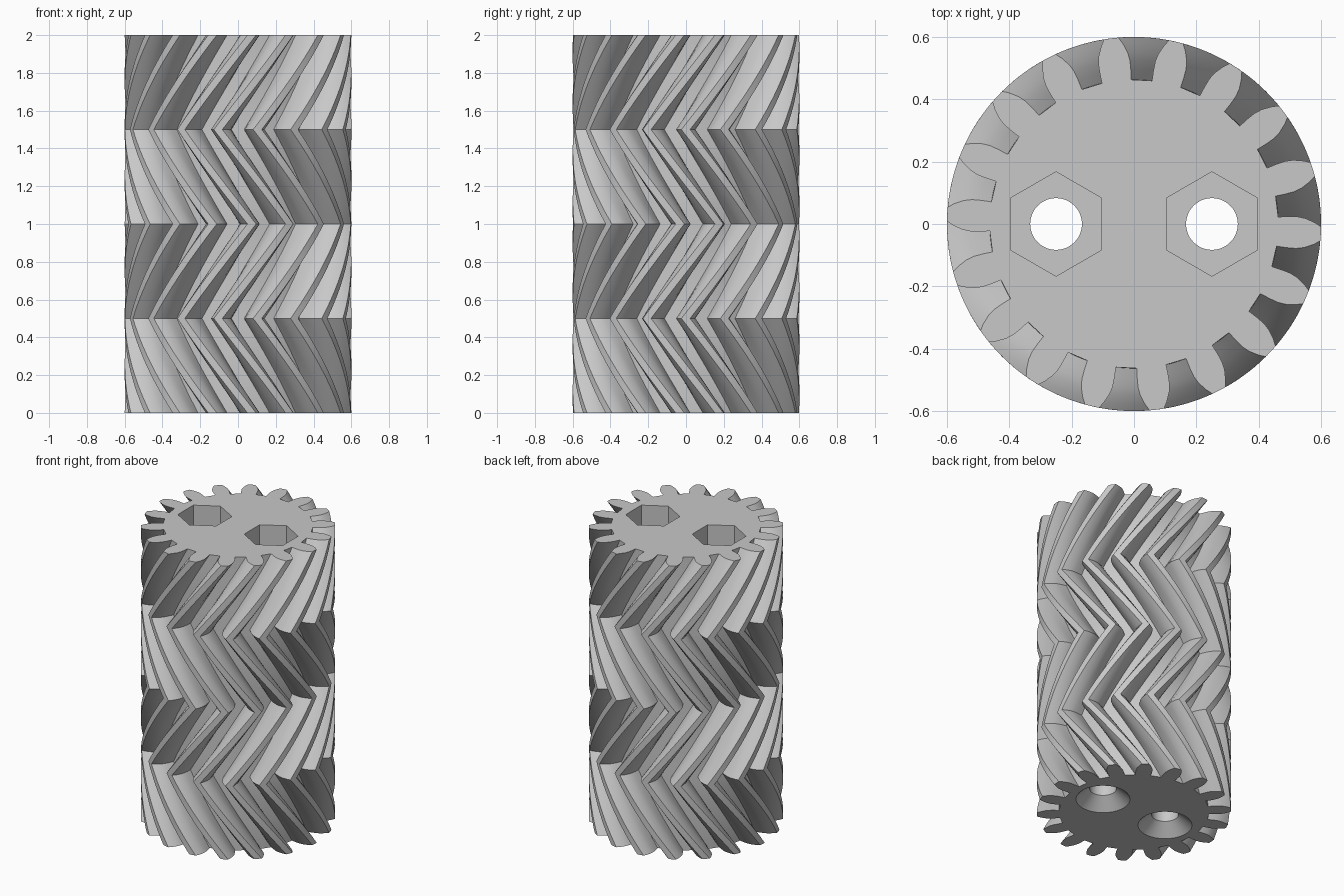
import bpy, bmesh, math

if "Cube" in bpy.data.objects:
    bpy.data.objects.remove(bpy.data.objects["Cube"], do_unlink=True)

TEETH = 18
BANDS, BAND_H, SLICES = 4, 0.5, 14
PITCH_R, HELIX = 0.54, math.radians(35)
TWIST = BAND_H * math.tan(HELIX) / PITCH_R   # rotation across one chevron band
PHASE = math.radians(77)                     # centre of one tooth on the end faces
SIDES = 48                                   # points round each bolt hole

# Half tooth outline: (radius, half width), root to tip
FLANK = [(0.463, 0.047), (0.495, 0.05), (0.525, 0.051),
         (0.55, 0.047), (0.58, 0.035), (0.6, 0.023)]


def outline():
    """Polar points (radius, angle) of the whole gear, counter-clockwise."""
    half = [(r, math.asin(w / r)) for r, w in FLANK]
    tooth = [(r, -a) for r, a in half] + [(0.6, 0)] + [(r, a) for r, a in reversed(half)]
    return [(r, a + PHASE + i * math.tau / TEETH) for i in range(TEETH) for r, a in tooth]


def ring(bm, points, x, z, turn=0):
    """Closed ring of vertices from polar points about a vertical axis at x."""
    return [bm.verts.new((x + r * math.cos(a + turn), r * math.sin(a + turn), z))
            for r, a in points]


def loft(bm, rings):
    for low, high in zip(rings, rings[1:]):
        for i in range(len(low)):
            j = (i + 1) % len(low)
            bm.faces.new((low[i], low[j], high[j], high[i]))


def circle(radius):
    return [(radius, i * math.tau / SIDES) for i in range(SIDES)]


def hexagon(flat):
    """Hexagon with two flats facing along x, as points at even angles."""
    sixth = math.pi / 3
    return [(flat / math.cos((a + sixth / 2) % sixth - sixth / 2), a) for _, a in circle(1)]


def fill_cap(bm, loops):
    """Fill an end face, leaving the hole loops open."""
    edges = [bm.edges.get((loop[i - 1], loop[i])) for loop in loops for i in range(len(loop))]
    bmesh.ops.triangle_fill(bm, edges=edges, use_beauty=True)


bm = bmesh.new()

# Gear teeth: twisted rings, the direction reversing at every band
profile = outline()
body = []
for k in range(BANDS * SLICES + 1):
    t = k / SLICES
    swing = abs((t + 1) % 2 - 1)   # 0 at even band limits, 1 at odd ones
    body.append(ring(bm, profile, 0, t * BAND_H, -TWIST * swing))
loft(bm, body)

# Two bolt holes: countersink below, through bore, hexagonal nut pocket above
bottoms, tops = [body[0]], [body[-1]]
for x in (-0.25, 0.25):
    hole = [ring(bm, points, x, z) for points, z in (
        (circle(0.167), 0), (circle(0.083), 0.075), (circle(0.083), 1.75),
        (hexagon(0.145), 1.75), (hexagon(0.145), 2))]
    loft(bm, hole)
    bottoms.append(hole[0])
    tops.append(hole[-1])

# End faces
fill_cap(bm, bottoms)
fill_cap(bm, tops)
bmesh.ops.recalc_face_normals(bm, faces=bm.faces)

mesh = bpy.data.meshes.new("herringbone_gear")
bm.to_mesh(mesh)
bm.free()
gear = bpy.data.objects.new("herringbone_gear", mesh)
bpy.context.collection.objects.link(gear)

grey = bpy.data.materials.new("light_grey")
grey.use_nodes = True
grey.diffuse_color = (0.58, 0.58, 0.58, 1)
grey.node_tree.nodes["Principled BSDF"].inputs["Base Color"].default_value = grey.diffuse_color
mesh.materials.append(grey)

for ob in bpy.context.selected_objects:
    ob.select_set(False)
gear.select_set(True)
bpy.context.view_layer.objects.active = gear
bpy.ops.object.shade_smooth_by_angle(angle=math.radians(30))
